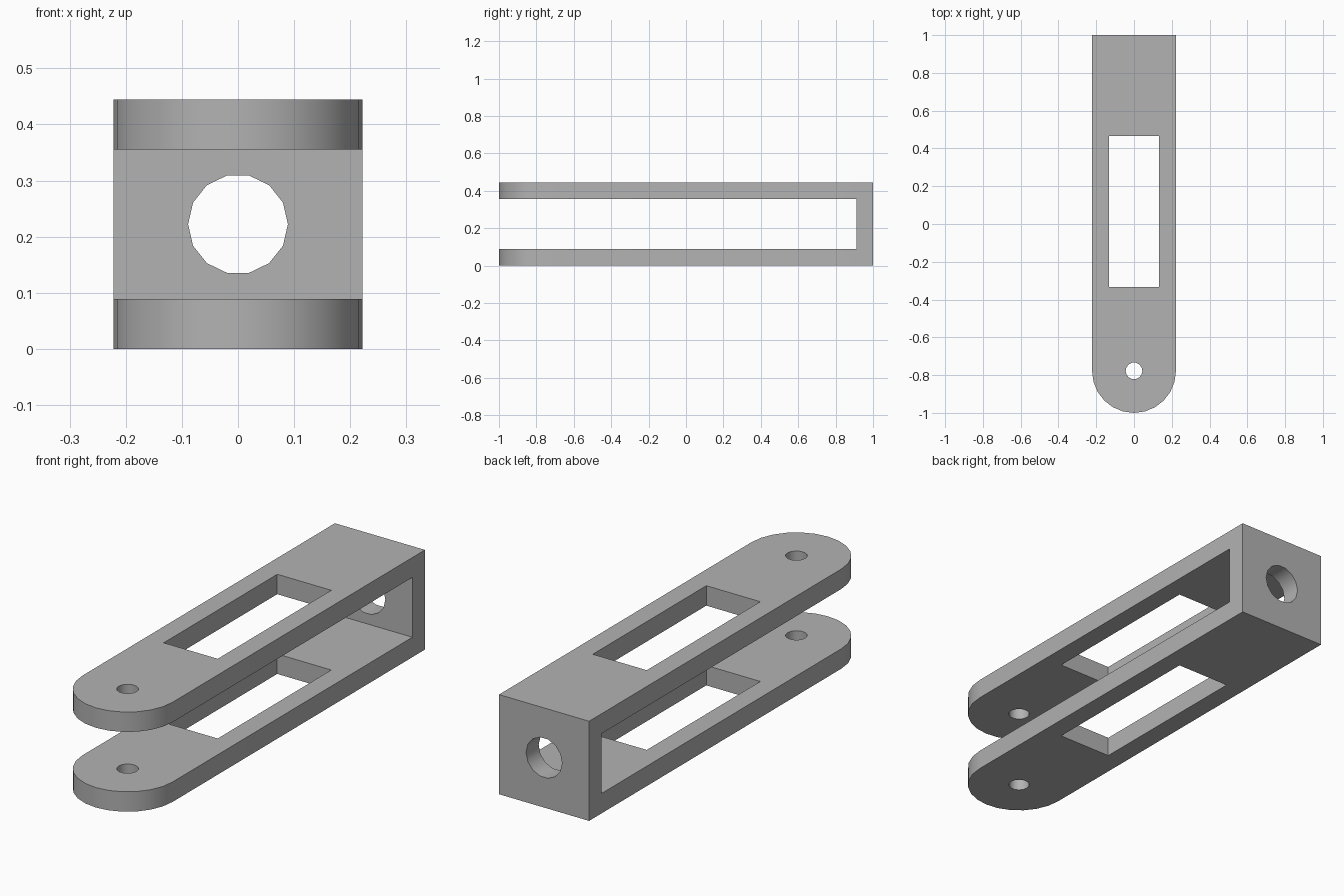
import bpy, bmesh, math

cube = bpy.data.objects.get("Cube")
if cube:
    bpy.data.objects.remove(cube, do_unlink=True)

W = 0.2222            # half width, also the nose radius
H = 2 * W             # overall height
T = 0.0889            # plate thickness
NOSE = -1 + W         # centre of the rounded nose

grey = bpy.data.materials.new("light_grey")
grey.use_nodes = True
colour = (0.45, 0.45, 0.45, 1)
grey.diffuse_color = colour
grey.node_tree.nodes["Principled BSDF"].inputs["Base Color"].default_value = colour


def prism(name, outline, low, high):
    """Extrude a closed xy outline from z = low to z = high."""
    bm = bmesh.new()
    face = bm.faces.new([bm.verts.new((x, y, low)) for x, y in outline])
    result = bmesh.ops.extrude_face_region(bm, geom=[face])
    top = [v for v in result["geom"] if isinstance(v, bmesh.types.BMVert)]
    bmesh.ops.translate(bm, vec=(0, 0, high - low), verts=top)
    bmesh.ops.recalc_face_normals(bm, faces=bm.faces)
    mesh = bpy.data.meshes.new(name)
    bm.to_mesh(mesh)
    bm.free()
    mesh.materials.append(grey)
    obj = bpy.data.objects.new(name, mesh)
    bpy.context.collection.objects.link(obj)
    return obj


def rectangle(x, y0, y1):
    return [(-x, y0), (x, y0), (x, y1), (-x, y1)]


def circle(radius, cy, sides):
    return [(radius * math.cos(math.tau * i / sides),
             cy + radius * math.sin(math.tau * i / sides)) for i in range(sides)]


# Solid bar with a rounded front end
arc = [(W * math.cos(math.pi * i / 12), NOSE - W * math.sin(math.pi * i / 12))
       for i in range(13)]
bracket = prism("clevis_bracket", arc + [(-W, 1), (W, 1)], 0, H)

# Gap between the arms, slot and pin hole through both arms
cutters = [
    prism("arm_gap_cutter", rectangle(0.4, -1.2, 1 - T), T, H - T),
    prism("slot_cutter", rectangle(0.1333, -0.3333, 0.4667), -0.1, H + 0.1),
    prism("pin_hole_cutter", circle(0.0444, NOSE, 14), -0.1, H + 0.1),
]

# Round hole through the rear wall
bore = prism("rear_hole_cutter", circle(0.0889, 0, 14), -0.15, 0.15)
bore.rotation_euler.x = math.pi / 2
bore.location = (0, 1, H / 2)
cutters.append(bore)

for cutter in cutters:
    cutter.hide_render = True
    mod = bracket.modifiers.new(cutter.name, "BOOLEAN")
    mod.operation = "DIFFERENCE"
    mod.solver = "EXACT"
    mod.object = cutter

# Bake the cuts and drop the cutters
bpy.context.view_layer.update()
depsgraph = bpy.context.evaluated_depsgraph_get()
mesh = bpy.data.meshes.new_from_object(bracket.evaluated_get(depsgraph))
bracket.modifiers.clear()
bracket.data = mesh
for cutter in cutters:
    bpy.data.objects.remove(cutter, do_unlink=True)

# Smooth the round parts, keep the corners sharp
for obj in bpy.context.selected_objects:
    obj.select_set(False)
bracket.select_set(True)
bpy.context.view_layer.objects.active = bracket
bpy.ops.object.shade_smooth_by_angle(angle=math.radians(30))
